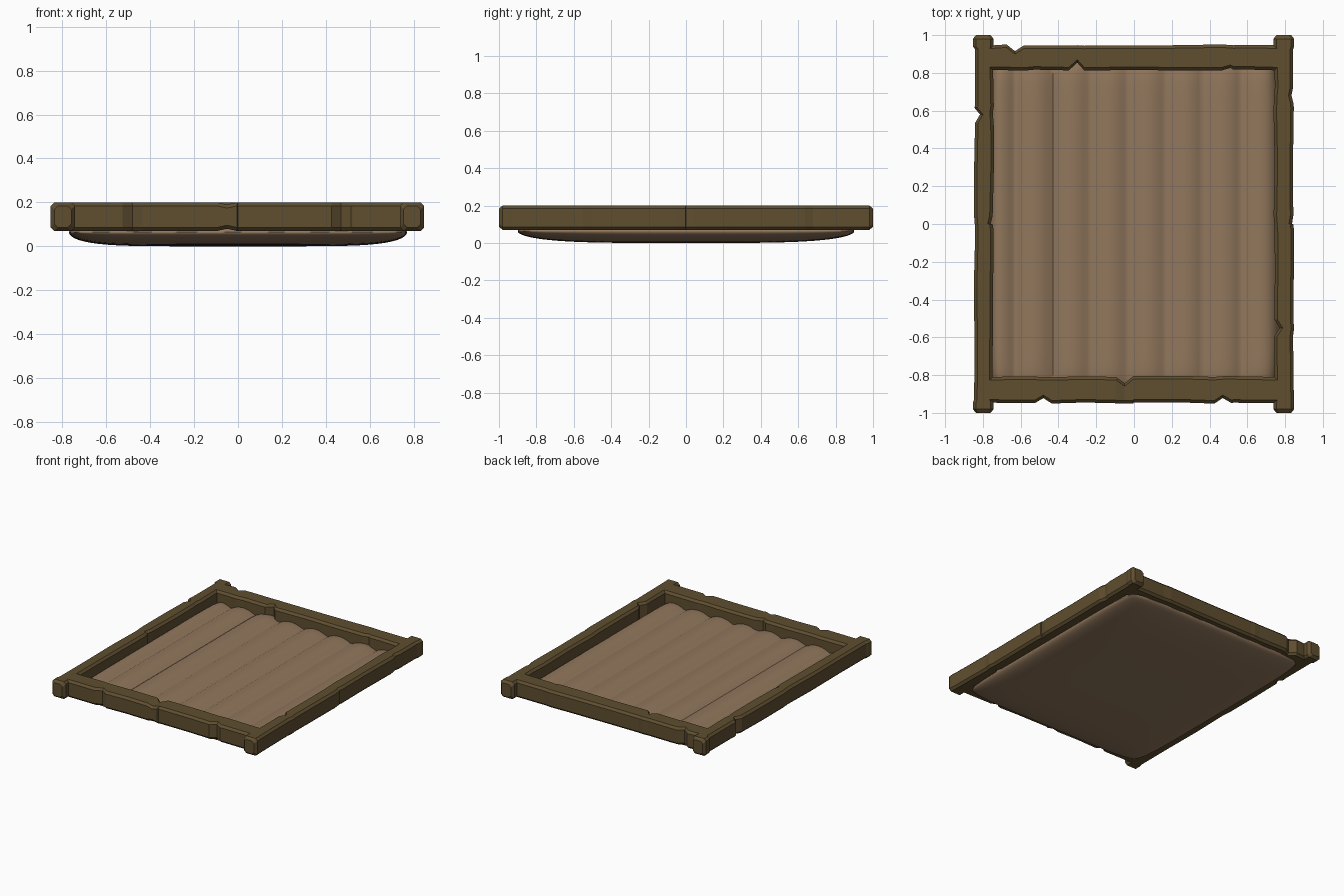
import bpy, math, random

if "Cube" in bpy.data.objects:
    bpy.data.objects.remove(bpy.data.objects["Cube"])

random.seed(4)


def material(name, rgb):
    m = bpy.data.materials.new(name)
    m.diffuse_color = (*rgb, 1)
    m.use_nodes = True
    m.node_tree.nodes["Principled BSDF"].inputs["Base Color"].default_value = m.diffuse_color
    return m


WOOD = material("dark_wood", (0.115, 0.077, 0.029))
CLOTH = material("tan_cloth", (0.285, 0.185, 0.108))


def make(name, verts, faces, mat):
    me = bpy.data.meshes.new(name)
    me.from_pydata(verts, [], faces)
    me.materials.append(mat)
    ob = bpy.data.objects.new(name, me)
    bpy.context.collection.objects.link(ob)
    return ob


def beam(name, along_y, stations, c=0.016):
    """Chamfered timber: each station is (position, low side, high side, bottom, top)."""
    first, last = stations[0], stations[-1]

    def capped(s, shift):
        return (s[0] + shift, s[1], s[2], s[3], s[4])

    def shrunk(s):
        return (s[0], s[1] + c, s[2] - c, s[3] + c, s[4] - c)

    rings = [shrunk(first), capped(first, 0.02)] + stations[1:-1]
    rings += [capped(last, -0.02), shrunk(last)]
    verts, faces = [], []
    for t, a, b, lo, hi in rings:
        for u, z in ((a + c, lo), (b - c, lo), (b, lo + c), (b, hi - c),
                     (b - c, hi), (a + c, hi), (a, hi - c), (a, lo + c)):
            verts.append((u, t, z) if along_y else (t, u, z))
    for i in range(len(rings) - 1):
        for j in range(8):
            k = (j + 1) % 8
            f = (i * 8 + j, i * 8 + k, i * 8 + 8 + k, i * 8 + 8 + j)
            faces.append(f[::-1] if along_y else f)
    n = len(verts)
    start, end = tuple(range(8))[::-1], tuple(range(n - 8, n))
    faces += [start[::-1], end[::-1]] if along_y else [start, end]
    return make(name, verts, faces, WOOD)


def worn(t0, t1, low, high, low_notches, high_notches, dip=None):
    """Stations between two ends with slight wobble plus V notches on either side."""
    ts = {t0 + (t1 - t0) * i / 6: (0, 0) for i in range(7)}
    for notches, side in ((low_notches, 0), (high_notches, 1)):
        for p, d in notches:
            for q, e in ((p - 0.045, 0), (p, d), (p + 0.045, 0)):
                ts[q] = (e, 0) if side == 0 else (0, e)
    out = []
    for t in sorted(ts):
        dl, dh = ts[t]
        w = random.uniform(-0.004, 0.004)
        v = random.uniform(-0.004, 0.004)
        dz = 0.01 if dip is not None and abs(t - dip) < 0.02 else 0
        out.append((t, low + dl + w, high - dh + v, 0.07 + dz, 0.2 - dz))
    return out


# Side rails with slightly thicker end blocks
def side_rail(name, cx, low, high, low_notches, high_notches):
    def block(y):
        return (y, cx - 0.055, cx + 0.055, 0.07, 0.2)
    beam(name, True, [block(-1), block(-0.945)]
         + worn(-0.93, 0.925, low, high, low_notches, high_notches)
         + [block(0.94), block(1)])


side_rail("left_rail", -0.798, -0.844, -0.745, [(0.58, 0.026)], [(0.0, 0.012)])
side_rail("right_rail", 0.793, 0.742, 0.845, [(-0.55, 0.026)], [(0.68, 0.01), (0.0, 0.008)])

# Cross rails
beam("front_rail", False, worn(-0.79, 0.79, -0.947, -0.808,
     [(-0.48, 0.022), (0.47, 0.022)], [(-0.05, 0.035)], dip=-0.05))
beam("back_rail", False, worn(-0.79, 0.79, 0.815, 0.947,
     [(-0.3, 0.035), (0.51, 0.014)], [(-0.63, 0.028)]))

# Padded cloth: smooth sagging underside, ribbed upper side, rounded corners
NX, NY, HX, HY = 96, 44, 0.77, 0.9


def plan(i, j):
    u = math.sin(math.pi / 2 * (2 * i / NX - 1))
    v = math.sin(math.pi / 2 * (2 * j / NY - 1))
    k = 1 - 0.04 * (abs(u * v)) ** 8
    return u, v, HX * u * k, HY * v * k


verts, faces, top, bot = [], [], {}, {}
for i in range(NX + 1):
    for j in range(NY + 1):
        u, v, x, y = plan(i, j)
        rim = i in (0, NX) or j in (0, NY)
        fade = (1 - abs(u) ** 40) * (1 - abs(v) ** 24)
        under = 0.064 * (1 - math.sqrt(max(0, (1 - u ** 6) * (1 - v ** 4))))
        rib = abs(math.sin(math.pi * (x + 0.03) / 0.2)) ** 0.8
        bot[i, j] = len(verts)
        verts.append((x, y, under))
        if rim:
            top[i, j] = bot[i, j]
        else:
            top[i, j] = len(verts)
            verts.append((x, y, 0.064 + fade * (0.038 + 0.035 * rib)))
for i in range(NX):
    for j in range(NY):
        q = ((i, j), (i + 1, j), (i + 1, j + 1), (i, j + 1))
        faces.append([top[k] for k in q])
        faces.append([bot[k] for k in reversed(q)])
cloth = make("cloth_pad", verts, faces, CLOTH)
bpy.context.view_layer.objects.active = cloth
cloth.select_set(True)
bpy.ops.object.shade_smooth_by_angle(angle=math.radians(50))
